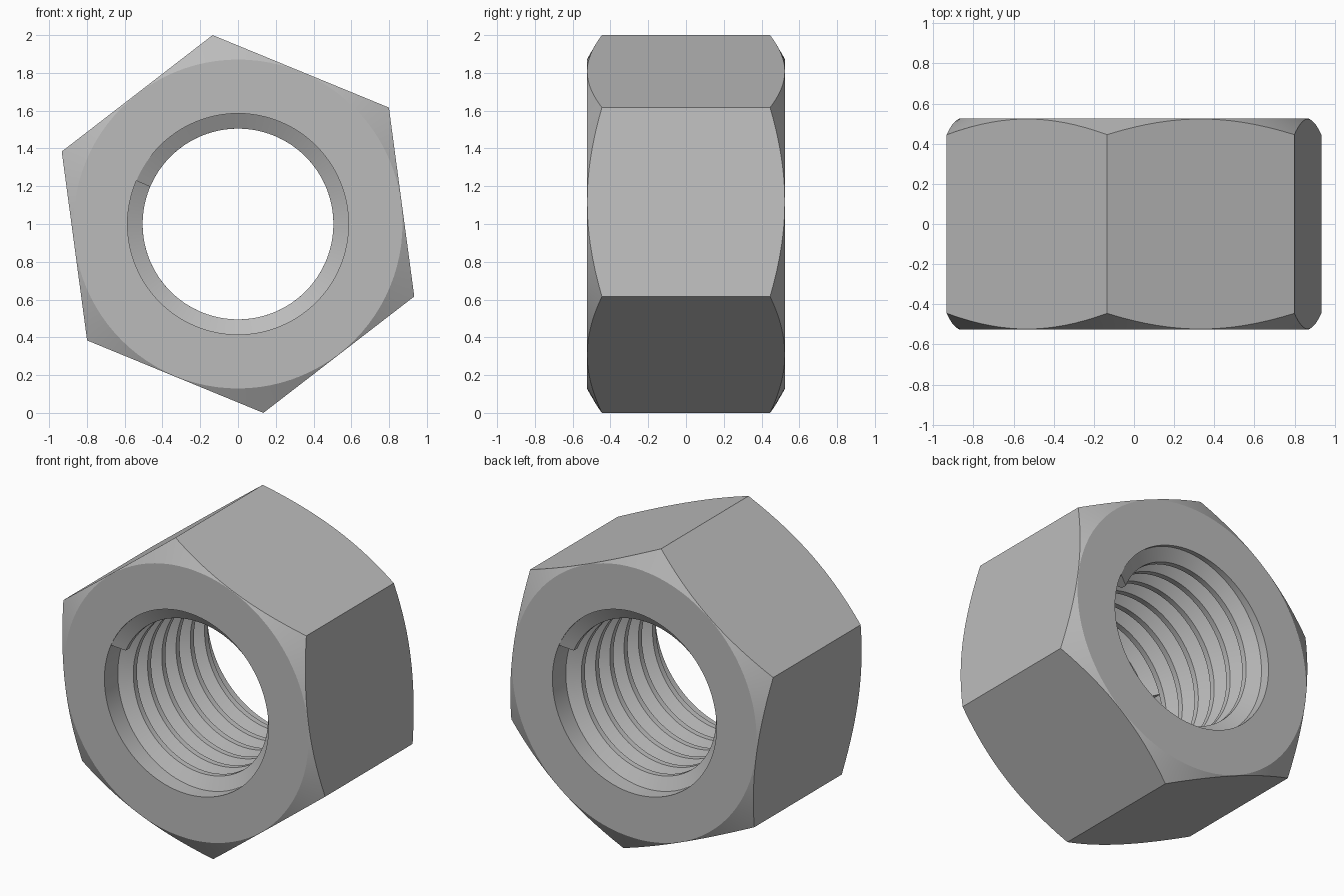
import bpy, bmesh, math

cube = bpy.data.objects.get("Cube")
if cube:
    bpy.data.objects.remove(cube, do_unlink=True)

HALF, CENTRE_Z = 0.525, 1.0            # half thickness, height of the bore axis
CORNER, BORE, MINOR = 1.009, 0.585, 0.505
FLAT = CORNER * math.cos(math.pi / 6)
CHAMFER = FLAT - 0.003                 # radius where the chamfer cone starts
TURN = math.radians(37.65)             # direction of the first hexagon corner
SEGS = 96

steel = bpy.data.materials.new("steel_grey")
steel.use_nodes = True
GREY = (0.5, 0.5, 0.5, 1)
steel.diffuse_color = GREY
steel.node_tree.nodes["Principled BSDF"].inputs["Base Color"].default_value = GREY


def polar(radius, angle, y):
    return (radius * math.cos(angle), y, CENTRE_Z + radius * math.sin(angle))


def skin(bm, rows, close_rows):
    """Join neighbouring closed sections with quads."""
    count = len(rows)
    for i in range(count if close_rows else count - 1):
        a, b = rows[i], rows[(i + 1) % count]
        for j in range(len(a)):
            k = (j + 1) % len(a)
            bm.faces.new((a[j], a[k], b[k], b[j]))


def finish(bm, name):
    bmesh.ops.recalc_face_normals(bm, faces=bm.faces)
    mesh = bpy.data.meshes.new(name)
    bm.to_mesh(mesh)
    bm.free()
    mesh.materials.append(steel)
    obj = bpy.data.objects.new(name, mesh)
    bpy.context.collection.objects.link(obj)
    bpy.ops.object.select_all(action="DESELECT")
    obj.select_set(True)
    bpy.context.view_layer.objects.active = obj
    bpy.ops.object.shade_smooth_by_angle(angle=math.radians(25))


# Hexagonal body: one radial section per angle, chamfered by a 30 degree cone
bm = bmesh.new()
sections = []
for i in range(SEGS):
    step = 2 * math.pi * i / SEGS
    hexagon = FLAT / math.cos(step % (math.pi / 3) - math.pi / 6)
    edge = HALF - (hexagon - CHAMFER) * math.tan(math.pi / 6)
    half_section = [(BORE, HALF), (CHAMFER, HALF), (hexagon, edge)]
    section = half_section + [(r, -y) for r, y in reversed(half_section)]
    sections.append([bm.verts.new(polar(r, TURN + step, y)) for r, y in section])
skin(bm, sections, True)
finish(bm, "nut_body")

# Right-handed thread ridge: trapezoid swept along a helix, capped at both ends
PITCH = 0.145
START, SWEEP = math.radians(157), math.radians(6 * 360 + 134)
ROOT, CREST = PITCH * 7 / 16, PITCH / 8
profile = [(BORE + 0.003, -ROOT), (MINOR, -CREST), (MINOR, CREST), (BORE + 0.003, ROOT)]
bm = bmesh.new()
sections = []
steps = round(SWEEP / (2 * math.pi) * SEGS)
for i in range(steps + 1):
    t = i / steps
    middle = PITCH * SWEEP / (2 * math.pi) * (t - 0.5)
    sections.append([bm.verts.new(polar(r, START - SWEEP * t, middle + y)) for r, y in profile])
skin(bm, sections, False)
bm.faces.new(sections[0])
bm.faces.new(sections[-1])
finish(bm, "inner_thread")
